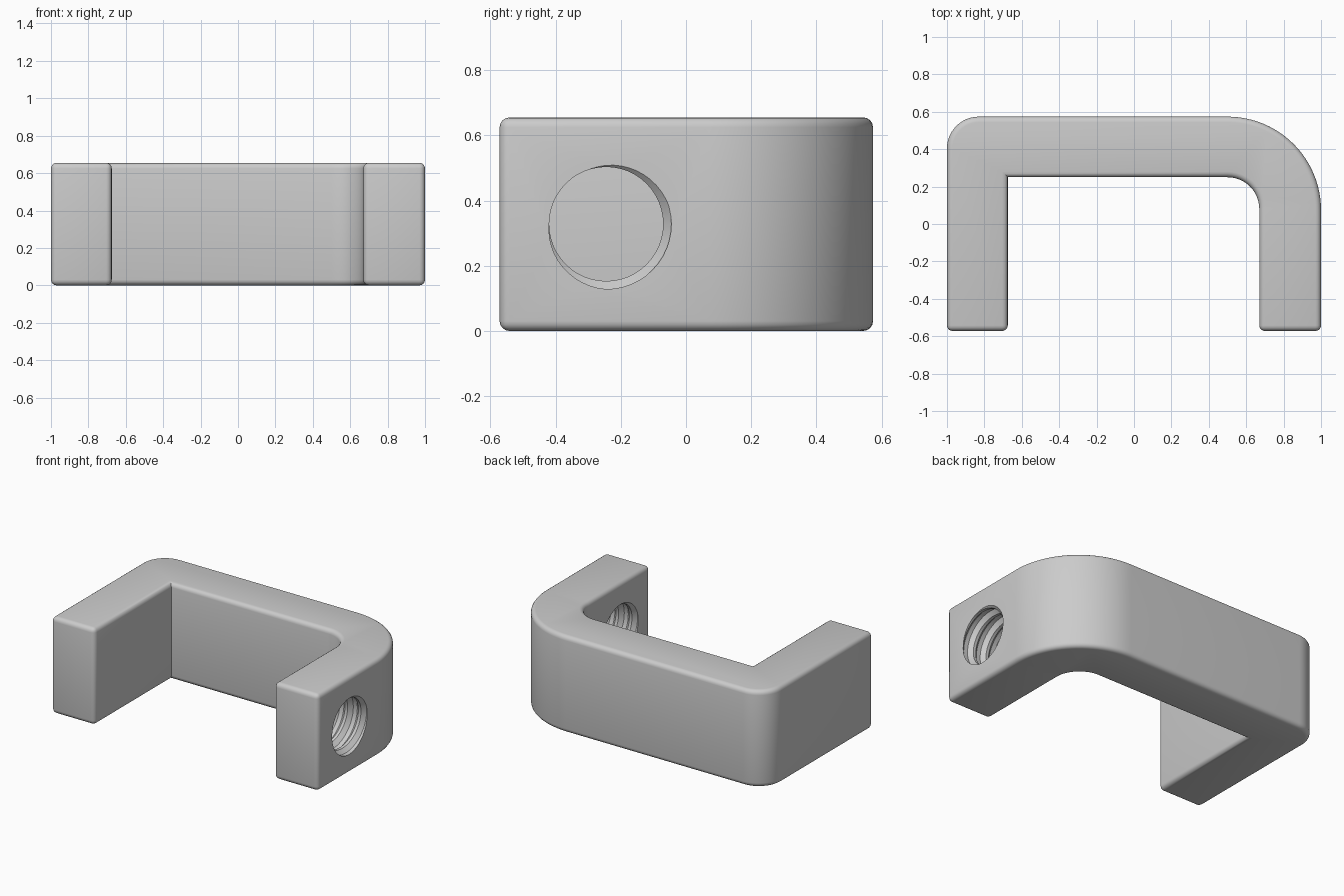
import bpy
import bmesh
from math import cos, sin, pi

old = bpy.data.objects.get("Cube")
if old:
    bpy.data.objects.remove(old, do_unlink=True)

HEIGHT = 0.655
EDGE = 0.03
HOLE_Y, HOLE_Z = -0.245, 0.328

grey = bpy.data.materials.new("plain grey")
grey.use_nodes = True
grey.diffuse_color = (0.6, 0.6, 0.6, 1)
grey.node_tree.nodes["Principled BSDF"].inputs["Base Color"].default_value = grey.diffuse_color


def arc(cx, cy, r, start, end, n):
    """Points of a rounded corner, angles in units of pi."""
    angles = [pi * (start + (end - start) * i / n) for i in range(n + 1)]
    return [(cx + r * cos(a), cy + r * sin(a)) for a in angles]


def to_object(bm, name):
    bmesh.ops.recalc_face_normals(bm, faces=bm.faces[:])
    mesh = bpy.data.meshes.new(name)
    bm.to_mesh(mesh)
    bm.free()
    mesh.materials.append(grey)
    obj = bpy.data.objects.new(name, mesh)
    bpy.context.collection.objects.link(obj)
    return obj


# Clamp frame: U-shaped outline, extruded upwards with rounded edges
outline = [(0.67, -0.572), (1, -0.572)]
outline += arc(0.5, 0.074, 0.5, 0, 0.5, 24)
outline += arc(-0.83, 0.404, 0.17, 0.5, 1, 12)
outline += [(-1, -0.572), (-0.675, -0.572), (-0.675, 0.25)]
outline += arc(0.5, 0.08, 0.17, 0.5, 0, 12)

bm = bmesh.new()
base = bm.faces.new([bm.verts.new((x, y, 0)) for x, y in outline])
top = bmesh.ops.extrude_face_region(bm, geom=[base], use_keep_orig=True)
bmesh.ops.translate(bm, vec=(0, 0, HEIGHT),
                    verts=[g for g in top["geom"] if isinstance(g, bmesh.types.BMVert)])
bmesh.ops.recalc_face_normals(bm, faces=bm.faces[:])
rounded = []
for e in bm.edges:
    a, b = (v.co for v in e.verts)
    if abs(a.z - b.z) < 0.01 or max(a.y, b.y) < -0.5:
        rounded.append(e)
bmesh.ops.bevel(bm, geom=rounded, offset=EDGE, offset_type='OFFSET', segments=4,
                profile=0.5, affect='EDGES', clamp_overlap=False)
frame = to_object(bm, "clamp_frame")

# Threaded hole cutter: a grid wound along the helix
PITCH, TURNS, SIDES = 0.1, 7, 48
thread = [(0, 0.175), (0.2, 0.175), (0.45, 0.2), (0.75, 0.2)]
STEP = len(thread)
bm = bmesh.new()
rows = []
for i in range(TURNS * STEP + 1):
    part, r = thread[i % STEP]
    row = []
    for j in range(SIDES):
        a = 2 * pi * j / SIDES
        x = 0.45 + PITCH * (i // STEP + part + j / SIDES)
        row.append(bm.verts.new((x, HOLE_Y + r * cos(a), HOLE_Z + r * sin(a))))
    rows.append(row)
for i in range(len(rows) - 1):
    for j in range(SIDES - 1):
        bm.faces.new((rows[i][j], rows[i][j + 1], rows[i + 1][j + 1], rows[i + 1][j]))
    # The seam joins each turn to the next one
    if i + 1 + STEP < len(rows):
        bm.faces.new((rows[i][-1], rows[i + STEP][0], rows[i + 1 + STEP][0], rows[i + 1][-1]))

# Close both ends of the cutter with pointed caps
near = bm.verts.new((0.3, HOLE_Y, HOLE_Z))
far = bm.verts.new((1.4, HOLE_Y, HOLE_Z))
for e in [e for e in bm.edges if e.is_boundary]:
    middle = (e.verts[0].co.x + e.verts[1].co.x) / 2
    bm.faces.new((*e.verts, near if middle < 0.83 else far))
bmesh.ops.triangulate(bm, faces=bm.faces[:])
cutter = to_object(bm, "thread_cutter")
cutter.hide_render = True

cut = frame.modifiers.new("threaded hole", 'BOOLEAN')
cut.operation = 'DIFFERENCE'
cut.solver = 'EXACT'
cut.object = cutter
bpy.ops.object.select_all(action='DESELECT')
frame.select_set(True)
bpy.context.view_layer.objects.active = frame
bpy.ops.object.modifier_apply(modifier=cut.name)
bpy.data.objects.remove(cutter, do_unlink=True)
bpy.ops.object.shade_smooth_by_angle(angle=pi / 6)
